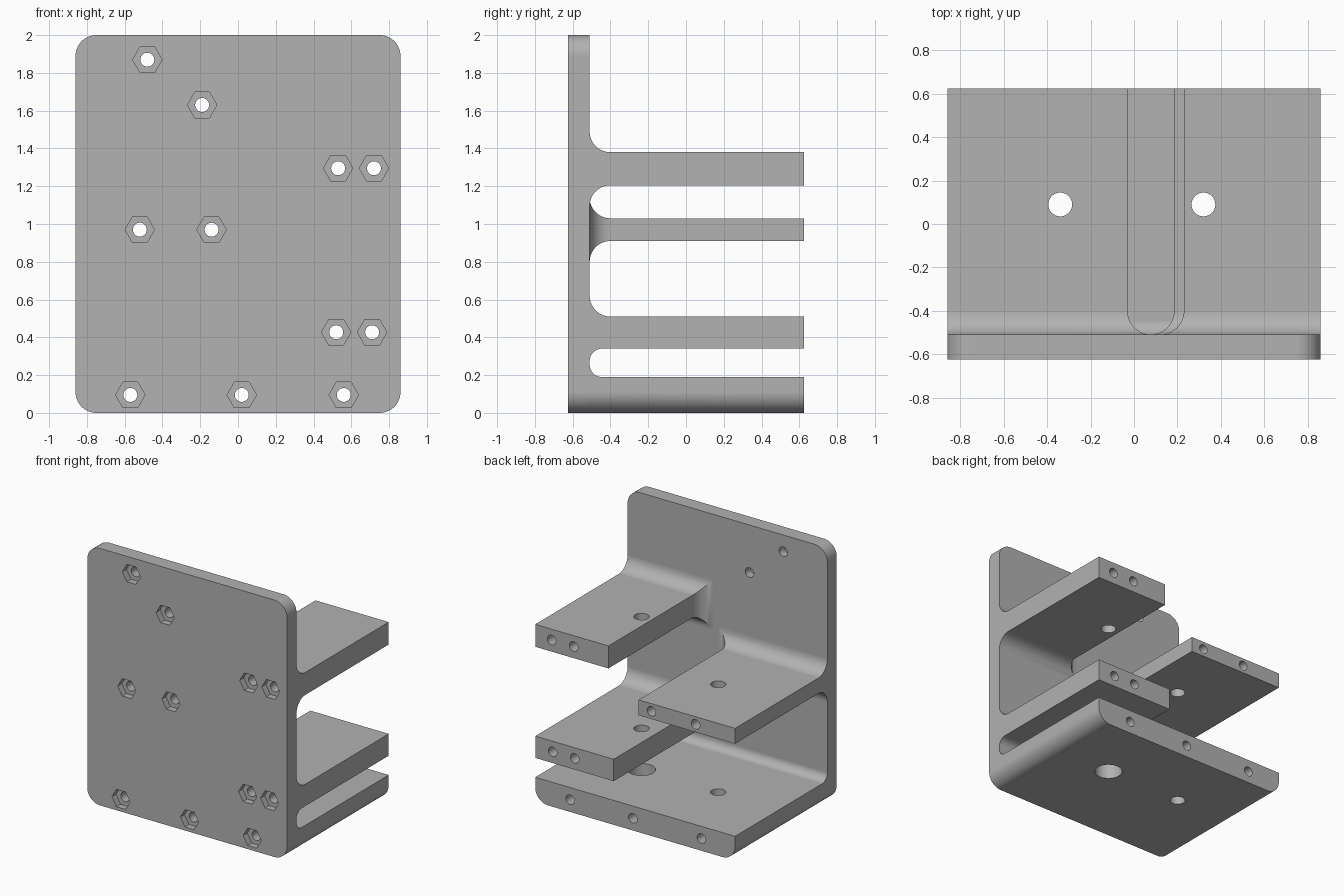
import bpy, bmesh, math
from mathutils import Vector

if "Cube" in bpy.data.objects:
    bpy.data.objects.remove(bpy.data.objects["Cube"], do_unlink=True)

W, D, H = 0.86, 0.625, 2.0      # half width, half depth, height
BACK = -0.51                    # rear surface of the upright plate
ROOT = -0.57                    # shelf roots are buried in the plate
R = 0.11                        # general fillet radius

grey = bpy.data.materials.new("plain grey")
grey.use_nodes = True
grey.diffuse_color = (0.445, 0.445, 0.445, 1)
grey.node_tree.nodes["Principled BSDF"].inputs["Base Color"].default_value = grey.diffuse_color


def arc(cx, cy, r, start, end, steps=14):
    angles = [math.radians(start + (end - start) * i / steps) for i in range(steps + 1)]
    return [(cx + r * math.cos(a), cy + r * math.sin(a)) for a in angles]


def ring(cx, cy, r, sides):
    return arc(cx, cy, r, 0, 360, sides)[:-1]


def prism(name, points, axis, lo, hi):
    """Extrude a closed 2D outline along the given axis."""
    place = {"x": lambda a, b, t: Vector((t, a, b)),
             "y": lambda a, b, t: Vector((a, t, b)),
             "z": lambda a, b, t: Vector((a, b, t))}[axis]
    bm = bmesh.new()
    face = bm.faces.new([bm.verts.new(place(a, b, lo)) for a, b in points])
    out = bmesh.ops.extrude_face_region(bm, geom=[face])
    moved = [v for v in out["geom"] if isinstance(v, bmesh.types.BMVert)]
    bmesh.ops.translate(bm, verts=moved, vec=place(0, 0, hi - lo))
    bmesh.ops.recalc_face_normals(bm, faces=bm.faces)
    mesh = bpy.data.meshes.new(name)
    bm.to_mesh(mesh)
    bm.free()
    mesh.materials.append(grey)
    obj = bpy.data.objects.new(name, mesh)
    bpy.context.collection.objects.link(obj)
    return obj


def combine(target, tool, operation):
    """Apply a boolean and discard the tool."""
    mod = target.modifiers.new("combine", "BOOLEAN")
    mod.operation, mod.solver, mod.object = operation, "EXACT", tool
    bpy.context.view_layer.objects.active = target
    bpy.ops.object.modifier_apply(modifier=mod.name)
    bpy.data.objects.remove(tool, do_unlink=True)


def shelf_profile(z0, z1, r_low, r_high):
    """Side section of a shelf, filleted into the plate below and above."""
    low = arc(BACK + r_low, z0 - r_low, r_low, 180, 90) if r_low else [(ROOT, z0)]
    high = arc(BACK + r_high, z1 + r_high, r_high, 270, 180)
    root = [(ROOT, z1 + r_high)] + ([(ROOT, z0 - r_low)] if r_low else [])
    return low + [(D, z0), (D, z1)] + high + root


def shelf_plan(inner, side):
    """Plan of a half-width shelf whose inner edge curves into the plate."""
    curve = arc(inner - side * R, BACK + R, R, 0, -90)
    if side < 0:
        curve = arc(inner + R, BACK + R, R, 180, 270)
    return [(side * W, D), (inner, D)] + curve + [(inner - side * R, ROOT), (side * W, ROOT)]


# Upright plate with rounded corners
outline = (arc(W - R, R, R, -90, 0) + arc(W - R, H - R, R, 0, 90)
           + arc(R - W, H - R, R, 90, 180) + arc(R - W, R, R, 180, 270))
bracket = prism("shelf_bracket", outline, "y", -D, BACK)

# Base shelf follows the rounded lower corners of the plate
base = prism("base_shelf", shelf_profile(0, 0.19, 0, 0.065), "x", -W, W)
combine(base, prism("base_outline", outline, "y", -D, D), "INTERSECT")
combine(base, prism("large_hole", ring(0.32, 0.09, 0.1, 40), "z", -1, 1), "DIFFERENCE")
combine(bracket, base, "UNION")

# Half-width shelves: bottom, top, lower fillet, inner edge, side
for name, z0, z1, r_low, inner, side in (
        ("lower_left_shelf", 0.34, 0.51, 0.065, 0.185, 1),
        ("middle_right_shelf", 0.91, 1.03, R, -0.03, -1),
        ("upper_left_shelf", 1.205, 1.38, R, 0.23, 1)):
    shelf = prism(name, shelf_profile(z0, z1, r_low, R), "x", -W, W)
    combine(shelf, prism("shelf_plan", shelf_plan(inner, side), "z", 0, H), "INTERSECT")
    combine(bracket, shelf, "UNION")

# Vertical holes through the shelves
for x in (-0.34, 0.32):
    combine(bracket, prism("vertical_hole", ring(x, 0.09, 0.055, 32), "z", -1, 3), "DIFFERENCE")

# Long bolt bores with hexagonal recesses in the front
bolts = [(-0.48, 1.87), (-0.19, 1.63), (0.53, 1.295), (0.72, 1.295), (-0.52, 0.97),
         (-0.14, 0.97), (0.52, 0.427), (0.71, 0.427), (-0.57, 0.095), (0.02, 0.095), (0.56, 0.095)]
for x, z in bolts:
    combine(bracket, prism("bolt_bore", ring(x, z, 0.037, 24), "y", -1, 1), "DIFFERENCE")
    combine(bracket, prism("hex_recess", ring(x, z, 0.078, 6), "y", -1, -D + 0.05), "DIFFERENCE")

# Smooth fillets and bores, crisp flats
bpy.ops.object.select_all(action="DESELECT")
bracket.select_set(True)
bpy.context.view_layer.objects.active = bracket
bpy.ops.object.shade_smooth_by_angle(angle=math.radians(30))
normals = bracket.modifiers.new("weighted_normals", "WEIGHTED_NORMAL")
normals.keep_sharp = True
